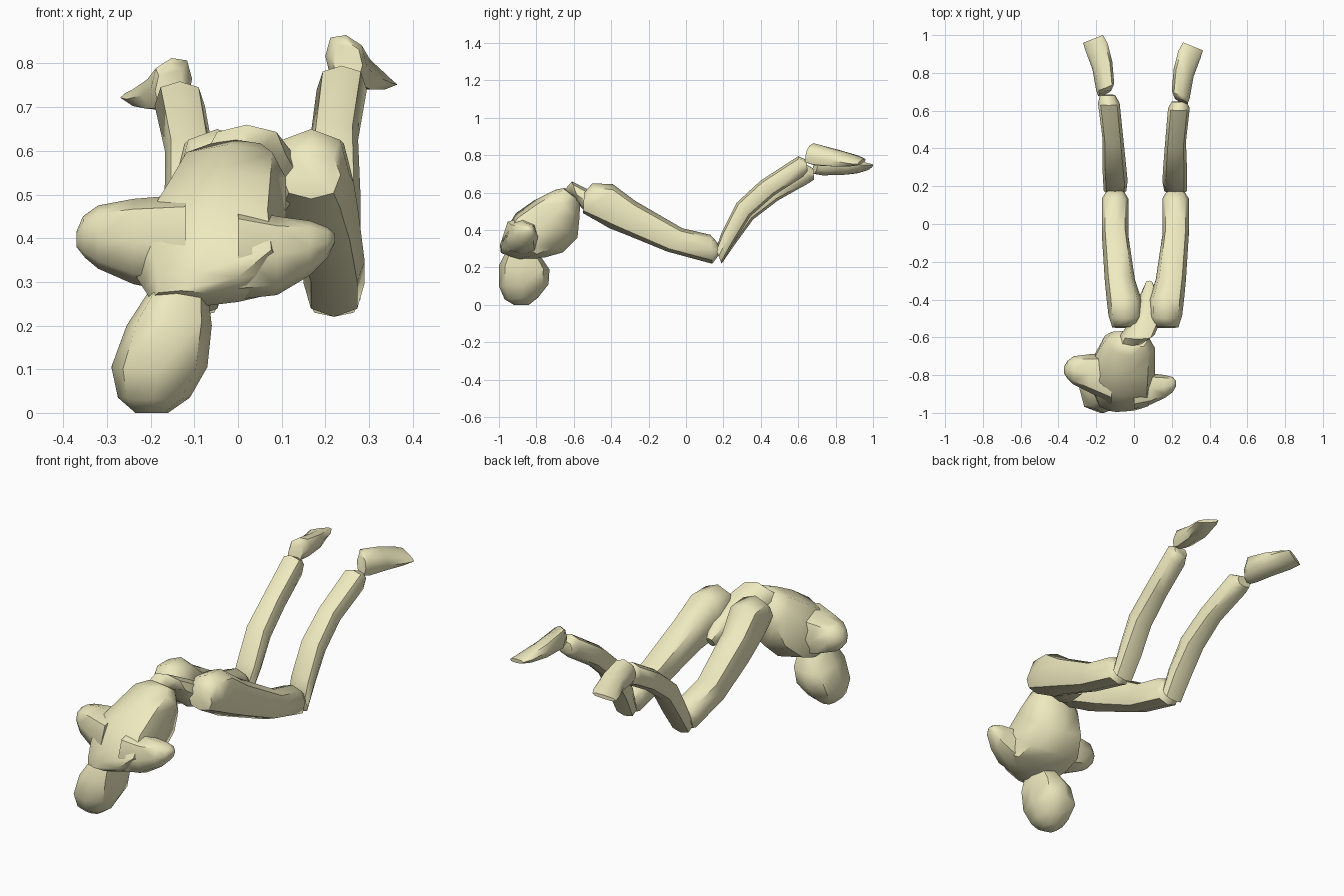
import bpy, bmesh, math

mat = bpy.data.materials.new("pale_yellow")
mat.diffuse_color = (0.86, 0.82, 0.52, 1)
SIDES = 8


def loft(name, rings, axis="x", yaw=0, roll=0, left=False, s0=(0, 0, 0), s1=(0, 0, 0)):
    """Skin 8-sided rings given as (low, high, (p, q) top, (p, q) bottom).
    left mirrors about the hip centre; s0 -> s1 is an offset along the part."""
    bm = bmesh.new()
    loops = []
    for i, (lo, hi, top, bot) in enumerate(rings):
        t = i / (len(rings) - 1)
        loop = []
        for k in range(SIDES):
            a = 2 * math.pi * k / SIDES
            c, s = (math.copysign(abs(f) ** 0.8, f) for f in (math.cos(a), math.sin(a)))
            dx = c * (hi - lo) / 2
            x = (lo + hi) / 2 + dx
            y = (top[0] + bot[0]) / 2 + s * (top[0] - bot[0]) / 2 + yaw * dx
            z = (top[1] + bot[1]) / 2 + s * (top[1] - bot[1]) / 2 + roll * dx
            if axis == "y":      # rings that run along x: low/high are y limits
                x, y = y, x
            if left:
                x = 0.12 - x
            co = [v + a0 + (a1 - a0) * t for v, a0, a1 in zip((x, y, z), s0, s1)]
            loop.append(bm.verts.new(co))
        loops.append(loop)
    for a, b in zip(loops, loops[1:]):
        for k in range(SIDES):
            n = (k + 1) % SIDES
            bm.faces.new((a[k], a[n], b[n], b[k]))
    bm.faces.new(loops[0])
    bm.faces.new(loops[-1])
    bmesh.ops.recalc_face_normals(bm, faces=bm.faces)
    me = bpy.data.meshes.new(name)
    bm.to_mesh(me)
    bm.free()
    me.materials.append(mat)
    ob = bpy.data.objects.new(name, me)
    bpy.context.collection.objects.link(ob)
    bpy.ops.object.select_all(action="DESELECT")
    ob.select_set(True)
    bpy.context.view_layer.objects.active = ob
    bpy.ops.object.shade_smooth_by_angle(angle=math.radians(50))
    return ob


# Head, hanging down
loft("head", [
    (-0.20, -0.07, (-0.96, 0.29), (-0.79, 0.28)),
    (-0.255, -0.06, (-1.0, 0.21), (-0.73, 0.19)),
    (-0.29, -0.07, (-1.0, 0.10), (-0.735, 0.11)),
    (-0.275, -0.11, (-0.97, 0.03), (-0.79, 0.04)),
    (-0.235, -0.16, (-0.92, 0.0), (-0.84, 0.0))])

# Torso from waist to neck
loft("torso", [
    (-0.08, 0.07, (-0.65, 0.625), (-0.565, 0.56)),
    (-0.15, 0.11, (-0.70, 0.615), (-0.57, 0.46)),
    (-0.19, 0.11, (-0.81, 0.56), (-0.58, 0.36)),
    (-0.24, 0.11, (-0.91, 0.49), (-0.66, 0.28)),
    (-0.24, 0.12, (-0.97, 0.39), (-0.75, 0.255)),
    (-0.215, 0.03, (-0.995, 0.32), (-0.83, 0.245)),
    (-0.20, -0.06, (-0.99, 0.28), (-0.87, 0.24))], yaw=-0.15)

# Shoulder stumps, rings run outward along x
loft("left_shoulder", [
    (-0.95, -0.68, (-0.12, 0.50), (-0.12, 0.27)),
    (-0.89, -0.69, (-0.24, 0.49), (-0.24, 0.295)),
    (-0.85, -0.70, (-0.32, 0.475), (-0.32, 0.33)),
    (-0.82, -0.725, (-0.355, 0.45), (-0.35, 0.355)),
    (-0.79, -0.755, (-0.37, 0.415), (-0.37, 0.38))], axis="y")
loft("right_shoulder", [
    (-0.98, -0.76, (0.0, 0.47), (0.0, 0.26)),
    (-0.955, -0.79, (0.09, 0.45), (0.09, 0.27)),
    (-0.92, -0.80, (0.165, 0.44), (0.165, 0.315)),
    (-0.89, -0.81, (0.205, 0.425), (0.205, 0.355)),
    (-0.86, -0.83, (0.222, 0.41), (0.222, 0.39))], axis="y")

# Pelvis wedge between the thighs
loft("pelvis", [
    (-0.08, 0.04, (-0.65, 0.615), (-0.59, 0.57)),
    (-0.07, 0.11, (-0.61, 0.66), (-0.56, 0.52)),
    (-0.02, 0.14, (-0.53, 0.62), (-0.50, 0.46)),
    (0.03, 0.13, (-0.36, 0.53), (-0.40, 0.43)),
    (0.06, 0.10, (-0.30, 0.47), (-0.33, 0.42))])

# Legs: right side measured, left side mirrored with a slightly lower shin
thigh = [
    (0.10, 0.235, (-0.545, 0.60), (-0.55, 0.49)),
    (0.08, 0.255, (-0.50, 0.65), (-0.47, 0.445)),
    (0.08, 0.265, (-0.39, 0.645), (-0.41, 0.41)),
    (0.115, 0.275, (-0.27, 0.555), (-0.32, 0.375)),
    (0.15, 0.29, (-0.02, 0.41), (-0.10, 0.285)),
    (0.15, 0.29, (0.13, 0.375), (0.14, 0.22)),
    (0.175, 0.265, (0.175, 0.325), (0.175, 0.265))]
shin = [
    (0.16, 0.28, (0.16, 0.30), (0.19, 0.22)),
    (0.15, 0.28, (0.19, 0.385), (0.26, 0.34)),
    (0.155, 0.28, (0.27, 0.545), (0.345, 0.475)),
    (0.165, 0.275, (0.40, 0.665), (0.47, 0.585)),
    (0.18, 0.295, (0.60, 0.795), (0.625, 0.685)),
    (0.20, 0.28, (0.645, 0.775), (0.65, 0.715))]
foot = [
    (0.215, 0.285, (0.66, 0.85), (0.645, 0.76)),
    (0.20, 0.295, (0.68, 0.865), (0.69, 0.745)),
    (0.21, 0.315, (0.80, 0.83), (0.80, 0.74)),
    (0.235, 0.35, (0.90, 0.795), (0.89, 0.745)),
    (0.26, 0.365, (0.94, 0.775), (0.94, 0.755))]
for left in (False, True):
    side = "left" if left else "right"
    loft(side + "_thigh", thigh, left=left)
    loft(side + "_shin", shin, left=left,
         s1=(-0.02, 0.035, -0.045) if left else (0, 0, 0))
    loft(side + "_foot", foot, yaw=-0.4, roll=-0.25, left=left,
         s0=(-0.025, 0.04, -0.06) if left else (0, 0, 0),
         s1=(-0.025, 0.04, -0.03) if left else (0, 0, 0))
